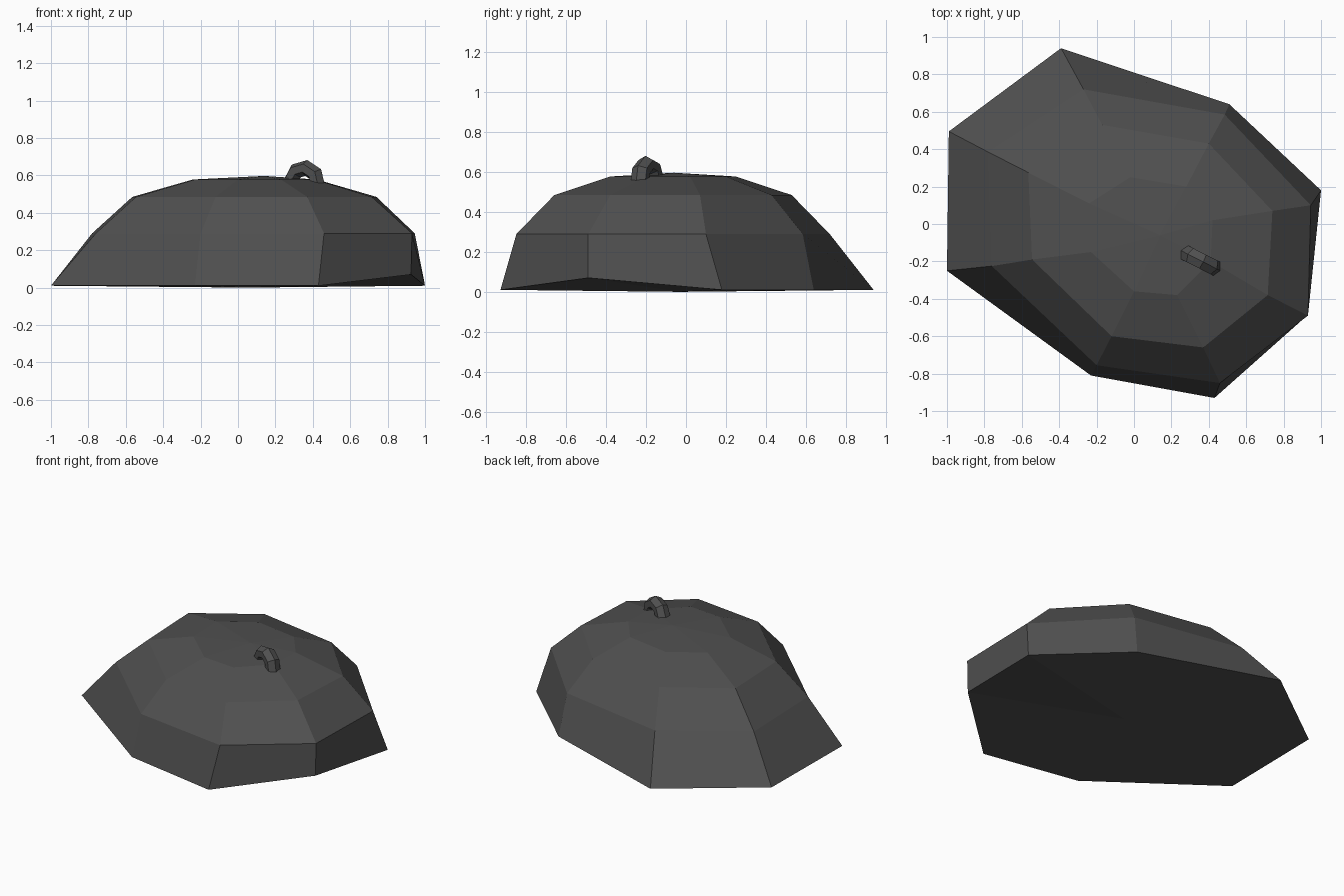
import bpy, bmesh, math
from mathutils import Vector, Matrix

if "Cube" in bpy.data.objects:
    bpy.data.objects.remove(bpy.data.objects["Cube"])

iron = bpy.data.materials.new("dark grey")
iron.diffuse_color = (0.08, 0.08, 0.08, 1)
iron.use_nodes = True
iron.node_tree.nodes["Principled BSDF"].inputs["Base Color"].default_value = iron.diffuse_color


def finish(name, bm):
    bmesh.ops.recalc_face_normals(bm, faces=bm.faces)
    mesh = bpy.data.meshes.new(name)
    bm.to_mesh(mesh)
    bm.free()
    mesh.materials.append(iron)
    obj = bpy.data.objects.new(name, mesh)
    bpy.context.collection.objects.link(obj)
    return obj


def bridge(bm, a, b):
    n = len(a)
    for i in range(n):
        bm.faces.new((a[i], a[(i + 1) % n], b[(i + 1) % n], b[i]))


# Lid: irregular eight-sided rings stacked into a dome
rings = [
    (0.01, [(-.39, .94), (.51, .64), (1, .18), (.925, -.49),
            (.43, -.93), (-.23, -.81), (-1, -.25), (-.99, .495)]),
    (0.29, [(-.27, .72), (.485, .585), (.945, .10), (.93, -.49),
            (.46, -.85), (-.20, -.755), (-.76, -.225), (-.78, .385)]),
    (0.485, [(-.17, .53), (.40, .43), (.74, .07), (.715, -.38),
             (.37, -.66), (-.12, -.60), (-.545, -.19), (-.565, .275)]),
    (0.578, [(-.02, .25), (.28, .20), (.42, .02), (.41, -.20),
             (.23, -.38), (0, -.36), (-.23, -.15), (-.24, .11)]),
]
bm = bmesh.new()
loops = [[bm.verts.new((x, y, z)) for x, y in pts] for z, pts in rings]
loops[0][3].co.z = 0.07          # chipped-up corner of the rim
for a, b in zip(loops, loops[1:]):
    bridge(bm, a, b)
apex = bm.verts.new((0.14, -0.06, 0.597))
top = loops[-1]
for i in range(8):
    bm.faces.new((top[i], top[(i + 1) % 8], apex))
# slightly bulging underside that touches the ground
low = bm.verts.new((0.05, -0.03, 0.0))
for i in range(8):
    bm.faces.new((loops[0][(i + 1) % 8], loops[0][i], low))
finish("lid", bm)

# Handle: half-loop of six-sided tube, turned to follow the dome slope
bm = bmesh.new()
R, r = 0.082, 0.043
sections = []
for k in range(5):
    t = math.pi * k / 4
    out = Vector((math.cos(t), 0, math.sin(t)))
    sections.append([bm.verts.new(out * (R + r * math.cos(s)) + Vector((0, r * 1.1 * math.sin(s), 0)))
                     for s in (math.tau * j / 6 for j in range(6))])
for a, b in zip(sections, sections[1:]):
    bridge(bm, a, b)
bm.faces.new(sections[0])
bm.faces.new(sections[-1])
handle = finish("handle", bm)
handle.matrix_world = (Matrix.Translation((0.355, -0.195, 0.558))
                       @ Matrix.Rotation(math.radians(-27), 4, 'Z')
                       @ Matrix.Rotation(math.radians(8), 4, 'Y'))
